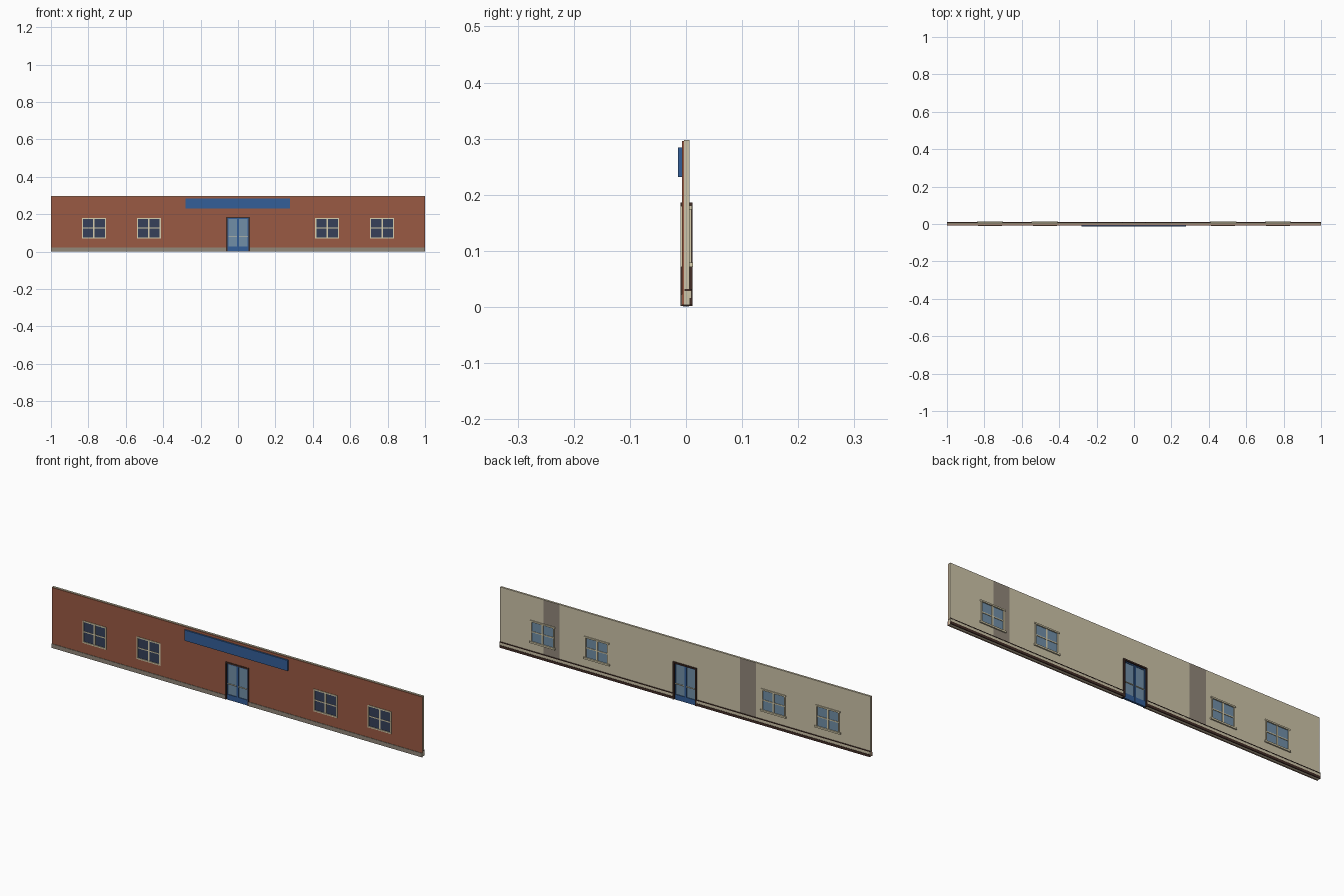
import bpy, bmesh
from mathutils import Matrix, Vector

if "Cube" in bpy.data.objects:
    bpy.data.objects.remove(bpy.data.objects["Cube"])


def material(name, r, g, b):
    lin = [((c / 255 + 0.055) / 1.055) ** 2.4 for c in (r, g, b)]
    m = bpy.data.materials.new(name)
    m.diffuse_color = (*lin, 1)
    m.use_nodes = True
    m.node_tree.nodes["Principled BSDF"].inputs["Base Color"].default_value = m.diffuse_color
    return m


BRICK = material("brick", 154, 90, 67)
CREAM = material("cream_plaster", 205, 195, 168)
FRAME = material("pale_frame", 216, 206, 174)
STONE = material("grey_stone", 146, 136, 122)
NAVY = material("dark_glass", 54, 64, 90)
GLASS = material("light_glass", 113, 143, 167)
BLUE = material("blue_paint", 51, 94, 152)
BROWN = material("dark_brown", 66, 45, 38)


def boxes(name, mat, *spans):
    """One object made of boxes given as (x0, x1, y0, y1, z0, z1)."""
    bm = bmesh.new()
    for x0, x1, y0, y1, z0, z1 in spans:
        mid = Vector(((x0 + x1) / 2, (y0 + y1) / 2, (z0 + z1) / 2))
        size = Matrix.Diagonal((x1 - x0, y1 - y0, z1 - z0, 1))
        bmesh.ops.create_cube(bm, size=1, matrix=Matrix.Translation(mid) @ size)
    me = bpy.data.meshes.new(name)
    bm.to_mesh(me)
    bm.free()
    if mat:
        me.materials.append(mat)
    ob = bpy.data.objects.new(name, me)
    bpy.context.collection.objects.link(ob)
    return ob


def ring(x0, x1, y0, y1, z0, z1, t, bottom=True):
    """Four (or three) bars framing a rectangle."""
    zb = z0 + t if bottom else z0
    bars = [(x0, x0 + t, y0, y1, zb, z1 - t), (x1 - t, x1, y0, y1, zb, z1 - t),
            (x0, x1, y0, y1, z1 - t, z1)]
    if bottom:
        bars.append((x0, x1, y0, y1, z0, z0 + t))
    return bars


WINDOWS = (-0.77, -0.477, 0.477, 0.77)
HW, Z0, Z1 = 0.064, 0.071, 0.18      # window half width, bottom, top
DW, DTOP = 0.064, 0.186              # door half width, top

# Wall: brick outer leaf and plaster inner leaf, cut by one set of openings
openings = boxes("opening_cutter", None, (-DW + .003, DW - .003, -.1, .1, -.1, DTOP - .003),
                 *[(x - HW + .003, x + HW - .003, -.1, .1, Z0 + .003, Z1 - .003) for x in WINDOWS])
openings.hide_render = True
openings.hide_viewport = True
openings.display_type = 'WIRE'
brick = boxes("brick_outer_wall", BRICK, (-1, 1, -.007, -.004, .004, .296))
inner = boxes("plaster_inner_wall", CREAM, (-.9995, .9995, -.0039, .006, .004, .298))
for wall in (brick, inner):
    cut = wall.modifiers.new("openings", 'BOOLEAN')
    cut.operation = 'DIFFERENCE'
    cut.solver = 'EXACT'
    cut.object = openings

# Grey bands on the inside, split around the windows
xw = 0.77 - HW
boxes("inner_grey_bands", STONE,
      (-.383, -.295, .006, .0063, .03, .298),
      (.678, xw, .006, .0063, .03, .298),
      (xw, .765, .006, .0063, .03, Z0),
      (xw, .765, .006, .0063, Z1, .298))

# Plinth outside and skirting inside, interrupted by the door
sides = ((-1, -DW), (DW, 1))
boxes("front_plinth", STONE, *[(a, b, -.0092, -.007, .002, .022) for a, b in sides])
boxes("skirting_board", CREAM, *[(a, b, .006, .0095, .016, .029) for a, b in sides])
boxes("skirting_base", BROWN, *[(a, b, .006, .0112, .004, .016) for a, b in sides])
boxes("skirting_cap", BROWN, *[(a, b, -.003, .0108, .029, .032) for a, b in sides])

# Windows: frame through the wall, cross bars, dark outer and light inner pane
for i, x in enumerate(WINDOWS, 1):
    a, b, zm = x - HW, x + HW, (Z0 + Z1) / 2
    boxes(f"window_frame_{i}", FRAME, *ring(a, b, -.0095, .0095, Z0, Z1, .006),
          (x - .004, x + .004, -.0075, .0075, Z0 + .006, Z1 - .006),
          (a + .006, b - .006, -.007, .007, zm - .0025, zm + .0025))
    boxes(f"window_sill_{i}", FRAME, (a - .006, b + .006, .006, .0125, Z0, Z0 + .008))
    boxes(f"window_head_{i}", FRAME, (a - .003, b + .003, .006, .0105, Z1 - .006, Z1 + .001))
    boxes(f"outer_pane_{i}", NAVY, (a + .004, b - .004, -.0055, -.001, Z0 + .004, Z1 - .004))
    boxes(f"inner_pane_{i}", GLASS, (a + .004, b - .004, .0005, .0045, Z0 + .004, Z1 - .004))

# Double door: brown frame, two blue leaves with glass, push bars on both sides
boxes("door_frame", BROWN, *ring(-DW, DW, -.0098, .0118, .002, DTOP, .007, bottom=False))
for name, s in (("left", -1), ("right", 1)):
    a, b = sorted((s * .0005, s * (DW - .007)))
    boxes(f"{name}_door_leaf", BLUE, *ring(a, b, -.005, .005, .022, DTOP - .007, .005),
          (a, b, -.005, .005, .001, .022))
    boxes(f"{name}_door_glass", GLASS, (a + .005, b - .005, -.002, .002, .027, DTOP - .012))
    boxes(f"{name}_push_bar", FRAME, (a + .006, b - .004, -.0075, -.005, .078, .082),
          (a + .006, b - .004, .005, .0075, .078, .082))

# Blank blue sign board
boxes("sign_board", BLUE, (-.28, .277, -.0143, -.007, .232, .284))
